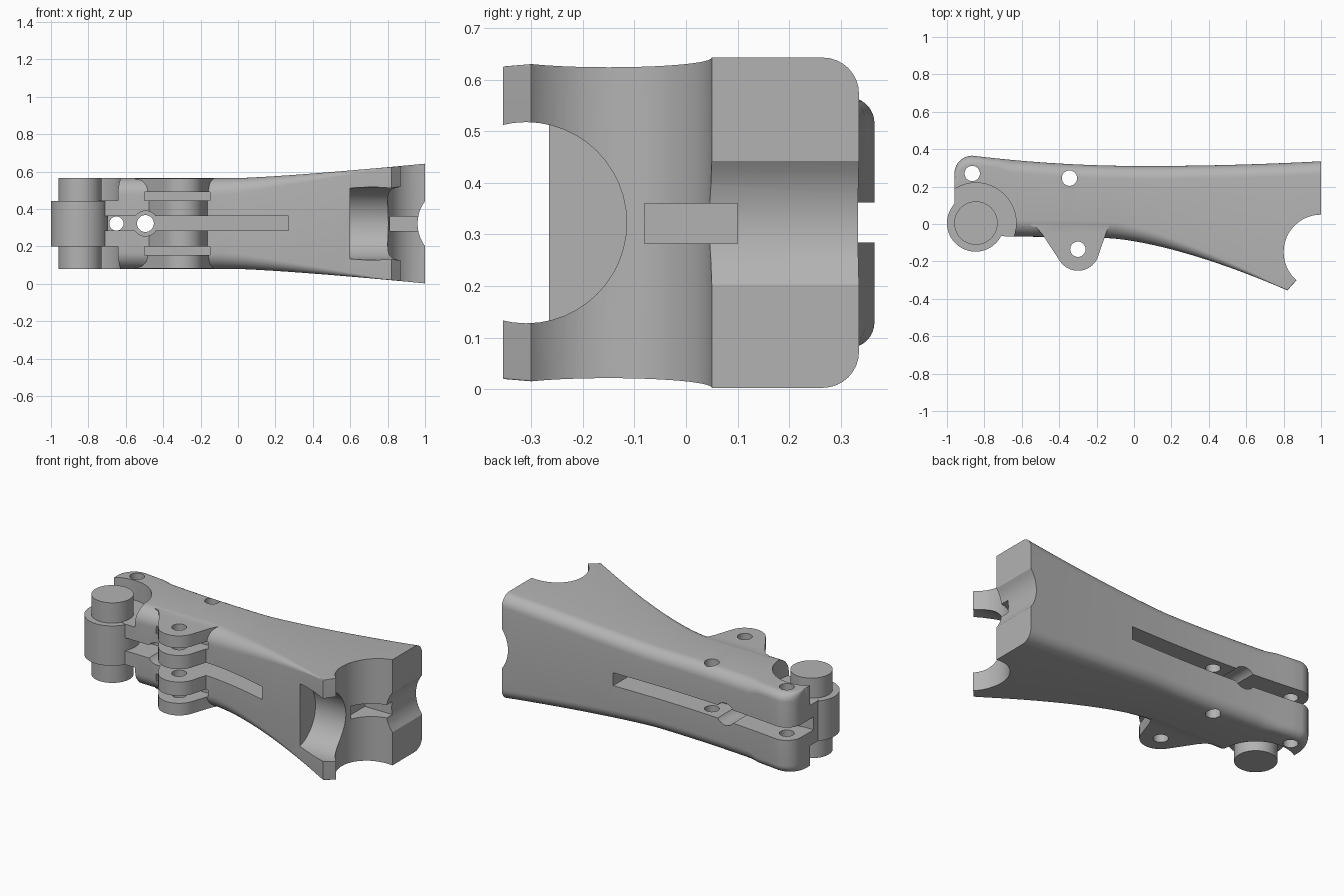
import bpy, bmesh, math
from mathutils import Matrix

if "Cube" in bpy.data.objects:
    bpy.data.objects.remove(bpy.data.objects["Cube"], do_unlink=True)

MID = 0.3225
gray = bpy.data.materials.new("machined gray")
gray.use_nodes = True
gray.diffuse_color = (0.45, 0.45, 0.45, 1)
gray.node_tree.nodes["Principled BSDF"].inputs["Base Color"].default_value = (0.45, 0.45, 0.45, 1)


def finish(name, bm):
    bmesh.ops.recalc_face_normals(bm, faces=bm.faces)
    mesh = bpy.data.meshes.new(name)
    bm.to_mesh(mesh)
    bm.free()
    mesh.materials.append(gray)
    ob = bpy.data.objects.new(name, mesh)
    bpy.context.collection.objects.link(ob)
    return ob


def box(name, x, y, z):
    bm = bmesh.new()
    bmesh.ops.create_cube(bm, size=1)
    for v in bm.verts:
        v.co = [r[0] + (r[1] - r[0]) * (c + 0.5) for r, c in zip((x, y, z), v.co)]
    return finish(name, bm)


def cylinder(name, axis, center, radius, length):
    turn = {"X": Matrix.Rotation(math.pi / 2, 4, "Y"),
            "Y": Matrix.Rotation(math.pi / 2, 4, "X"), "Z": Matrix()}[axis]
    bm = bmesh.new()
    bmesh.ops.create_cone(bm, cap_ends=True, segments=48, radius1=radius, radius2=radius,
                          depth=length, matrix=Matrix.Translation(center) @ turn)
    return finish(name, bm)


def prism(name, outline, z0, z1):
    bm = bmesh.new()
    face = bm.faces.new([bm.verts.new((x, y, z0)) for x, y in outline])
    top = bmesh.ops.extrude_face_region(bm, geom=[face])["geom"]
    bmesh.ops.translate(bm, vec=(0, 0, z1 - z0),
                        verts=[v for v in top if isinstance(v, bmesh.types.BMVert)])
    return finish(name, bm)


def boolean(ob, other, operation="DIFFERENCE"):
    mod = ob.modifiers.new("cut", "BOOLEAN")
    mod.object, mod.operation, mod.solver = other, operation, "EXACT"
    bpy.context.view_layer.objects.active = ob
    bpy.ops.object.modifier_apply(modifier=mod.name)
    bpy.data.objects.remove(other, do_unlink=True)


def arc(cx, cy, r, a0, a1, n):
    return [(cx + r * math.cos(math.radians(a0 + (a1 - a0) * i / n)),
             cy + r * math.sin(math.radians(a0 + (a1 - a0) * i / n))) for i in range(n + 1)]


# Body limits along x
def front_y(x):
    if x < -0.72:
        return 0.1 - 0.165 * (x + 0.96) / 0.24
    if x < -0.15:
        return -0.065 - 0.01 * (x + 0.72) / 0.57
    if x < 0.82:
        return -0.075 - 0.28 * ((x + 0.15) / 0.97) ** 1.5
    return -0.355 + 1.11 * (x - 0.82)


def back_y(x):
    if x < -0.865:
        return 0.27 + math.sqrt(max(0, 0.095 ** 2 - (x + 0.865) ** 2))
    return 0.31 + (0.066 if x < 0.05 else 0.028) * (x - 0.05) ** 2


def section(x):
    """Rounded cross-section of the body at x."""
    h = 0.243 + 0.077 * max(0, x) ** 1.25
    f, b = front_y(x), back_y(x)
    rf = 0.09 * min(1, max(0.04, (0.82 - x) / 0.92))
    rb = 0.07 if x > -0.7 else 0.05
    pts = []
    for cy, cz, r, a in ((b - rb, h - rb, rb, 0), (f + rf, h - rf, rf, 90),
                         (f + rf, rf - h, rf, 180), (b - rb, rb - h, rb, 270)):
        pts += arc(cy, cz, r, a, a + 90, 8)
    return [(x, y, MID + z) for y, z in pts]


stations = [x for x, _ in arc(-0.865, 0.27, 0.095, 180, 90, 10)]
stations += [-0.8, -0.72, -0.66] + [-0.6 + 0.05 * i for i in range(28)]
stations += [0.82, 0.865, 0.93, 1.0]
bm = bmesh.new()
rings = [[bm.verts.new(p) for p in section(x)] for x in stations]
for a, b in zip(rings, rings[1:]):
    for i in range(len(a)):
        j = (i + 1) % len(a)
        bm.faces.new((a[i], a[j], b[j], b[i]))
bm.faces.new(rings[0])
bm.faces.new(rings[-1])
body = finish("clamp_body", bm)

# Front lug: two outer ears and a thicker middle ear
outer = [(-0.55, 0.08), (-0.55, -0.01), (-0.52, -0.02), (-0.49, -0.055)]
outer += arc(-0.3, -0.135, 0.115, 212, 345, 16) + [(-0.15, -0.05), (-0.13, -0.01), (-0.13, 0.08)]
inner = [(-0.5, 0.08), (-0.5, -0.03)] + arc(-0.3, -0.135, 0.115, 212, 345, 16) + [(-0.15, -0.03), (-0.15, 0.08)]
for z0, z1, shape in ((0.0815, 0.155, outer), (0.49, 0.5635, outer), (0.2, 0.445, inner)):
    boolean(body, prism("ear", shape, z0, z1), "UNION")
for z0, z1 in ((0.155, 0.2), (0.445, 0.49)):
    boolean(body, box("ear_gap", (-0.5, -0.15), (-0.3, -0.03), (z0, z1)))

# Hinge pockets above and below the knuckle
for z in (0.1, 0.545):
    boolean(body, cylinder("pocket", "Z", (-0.845, 0.005, z), 0.215, 0.2))

# Long slots, separated by a thin web
boolean(body, box("front_slot", (-0.72, 0.27), (-0.5, 0.09), (0.284, 0.362)))
boolean(body, box("back_slot", (-1.1, 0.27), (0.15, 0.5), (0.284, 0.362)))

# Screw passages running front to back
boolean(body, cylinder("screw_hole", "Y", (-0.65, 0, MID), 0.038, 1.2))
boolean(body, cylinder("bolt_hole", "Y", (-0.495, 0, MID), 0.045, 1.2))
for y in (-0.21, 0.45):
    boolean(body, cylinder("counterbore", "Y", (-0.495, y, MID), 0.067, 0.6))

# Vertical pin holes
for x, y in ((-0.865, 0.27), (-0.345, 0.245), (-0.3, -0.135)):
    boolean(body, cylinder("pin_hole", "Z", (x, y, MID), 0.041, 1))

# Saddle cuts at the wide end
boolean(body, cylinder("upright_saddle", "Z", (1.0, -0.15, MID), 0.2, 1))
boolean(body, cylinder("front_scoop", "X", (0.9, -0.31, MID), 0.195, 0.6))
boolean(body, cylinder("end_channel", "Y", (1.16, 0, MID), 0.2, 1.2))
boolean(body, box("end_notch", (0.78, 1.1), (-0.08, 0.1), (0.282, 0.36)))

# Hinge knuckle and pin
knuckle = cylinder("hinge_knuckle", "Z", (-0.847, 0.005, 0.321), 0.153, 0.242)
pin = cylinder("hinge_pin", "Z", (-0.845, 0.005, MID), 0.116, 0.485)

for ob in (body, knuckle, pin):
    bpy.ops.object.select_all(action="DESELECT")
    ob.select_set(True)
    bpy.context.view_layer.objects.active = ob
    bpy.ops.object.shade_smooth_by_angle(angle=math.radians(30))
